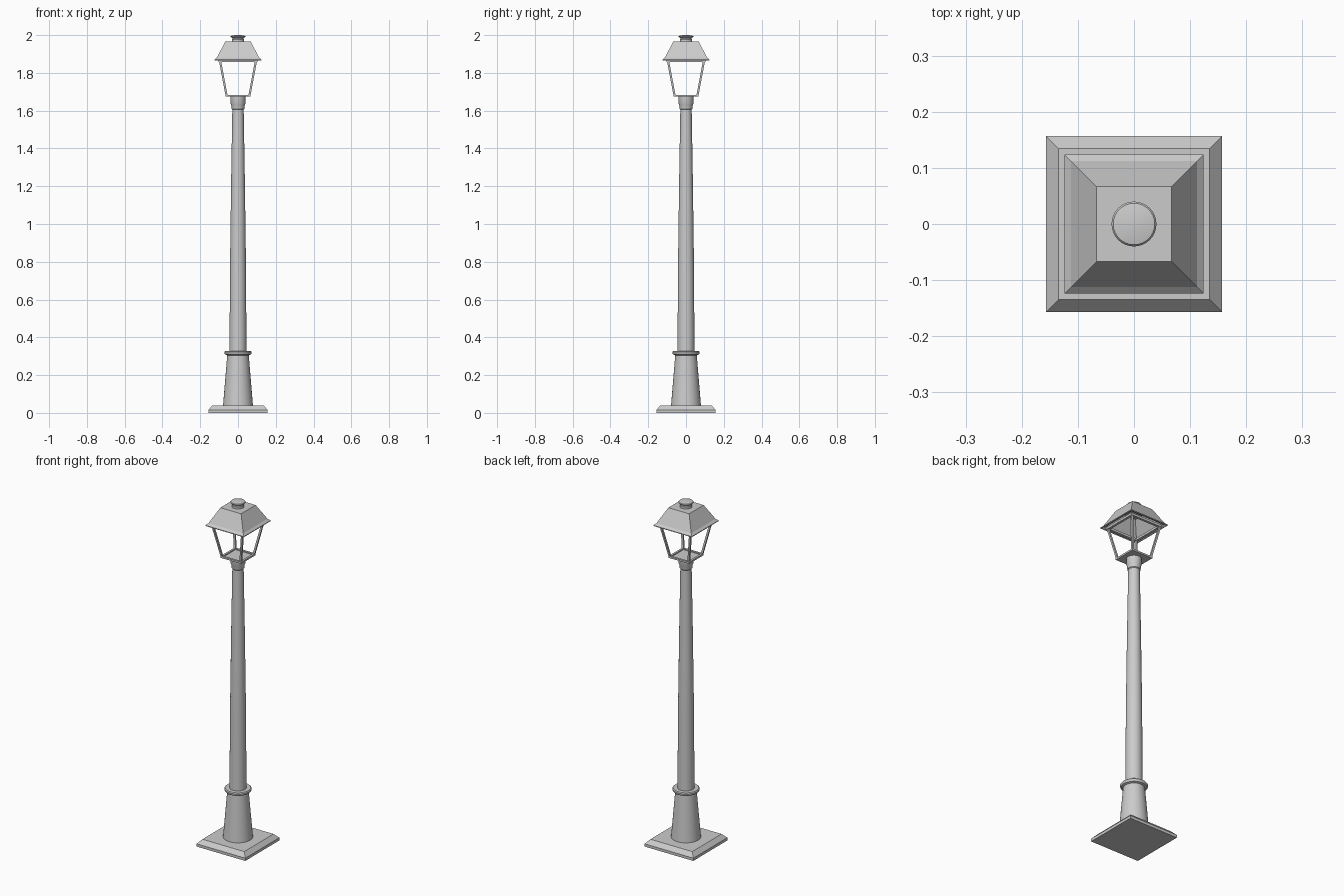
import bpy, bmesh, math
from mathutils import Vector

if "Cube" in bpy.data.objects:
    bpy.data.objects.remove(bpy.data.objects["Cube"])


def finish(name, bm, smooth=False):
    bmesh.ops.remove_doubles(bm, verts=bm.verts, dist=1e-5)
    bmesh.ops.recalc_face_normals(bm, faces=bm.faces)
    mesh = bpy.data.meshes.new(name)
    bm.to_mesh(mesh)
    bm.free()
    ob = bpy.data.objects.new(name, mesh)
    bpy.context.collection.objects.link(ob)
    if smooth:
        bpy.ops.object.select_all(action='DESELECT')
        ob.select_set(True)
        bpy.context.view_layer.objects.active = ob
        bpy.ops.object.shade_smooth_by_angle(angle=math.radians(35))
    return ob


def turned(name, profile, sides=32, closed=False):
    """Sweep (radius, z) points round z; four sides gives half-widths."""
    bm = bmesh.new()
    k, off = (math.sqrt(2), math.pi / 4) if sides == 4 else (1, 0)
    rings = []
    for r, z in profile:
        rings.append([bm.verts.new((r * k * math.cos(off + 2 * math.pi * i / sides),
                                    r * k * math.sin(off + 2 * math.pi * i / sides), z))
                      for i in range(sides)])
    pairs = list(zip(rings, rings[1:]))
    if closed:
        pairs.append((rings[-1], rings[0]))
    for a, b in pairs:
        for i in range(sides):
            j = (i + 1) % sides
            bm.faces.new((a[i], a[j], b[j], b[i]))
    if not closed:
        bm.faces.new(rings[0])
        bm.faces.new(rings[-1])
    return finish(name, bm, sides > 4)


# Square plinth with bevelled top
turned("base_plate", [(.157, 0), (.157, .016), (.135, .04)], 4)

# Flared foot and its ring
turned("pole_foot", [(.079, .04), (.057, .305), (.068, .309), (.072, .316),
                     (.072, .322), (.068, .327), (.04, .327)])

# Tapered round pole
turned("pole", [(.045, .32), (.042, .8), (.036, 1.25), (.030, 1.612)])

# Socket below the lantern
turned("lantern_socket", [(.029, 1.605), (.034, 1.61), (.036, 1.63),
                          (.040, 1.64), (.040, 1.676)])

# Lantern floor and upper frame
turned("lantern_floor", [(.067, 1.674), (.067, 1.684), (.055, 1.684), (.055, 1.678)], 4)
turned("lantern_top_frame", [(.102, 1.857), (.102, 1.87), (.088, 1.87), (.088, 1.857)],
       4, closed=True)

# Four slanted corner posts
bm = bmesh.new()
for sx in (-1, 1):
    for sy in (-1, 1):
        ends = []
        for outer, z in ((.066, 1.68), (.101, 1.865)):
            inner = outer - .011
            ends.append([bm.verts.new((sx * x, sy * y, z)) for x, y in
                         ((outer, outer), (inner, outer), (inner, inner), (outer, inner))])
        for i in range(4):
            j = (i + 1) % 4
            bm.faces.new((ends[0][i], ends[0][j], ends[1][j], ends[1][i]))
        bm.faces.new(ends[0])
        bm.faces.new(ends[1])
finish("lantern_posts", bm)

# Hollow hipped roof with flared eaves
turned("roof", [(.058, 1.956), (.104, 1.874), (.116, 1.866), (.124, 1.866),
                (.124, 1.870), (.112, 1.881), (.067, 1.966)], 4)

# Vent cap on top
turned("finial", [(.033, 1.964), (.033, 1.978), (.029, 1.981), (.029, 1.984),
                  (.037, 1.988), (.040, 1.992), (.037, 1.996), (.022, 1.999), (.004, 2.0)])
